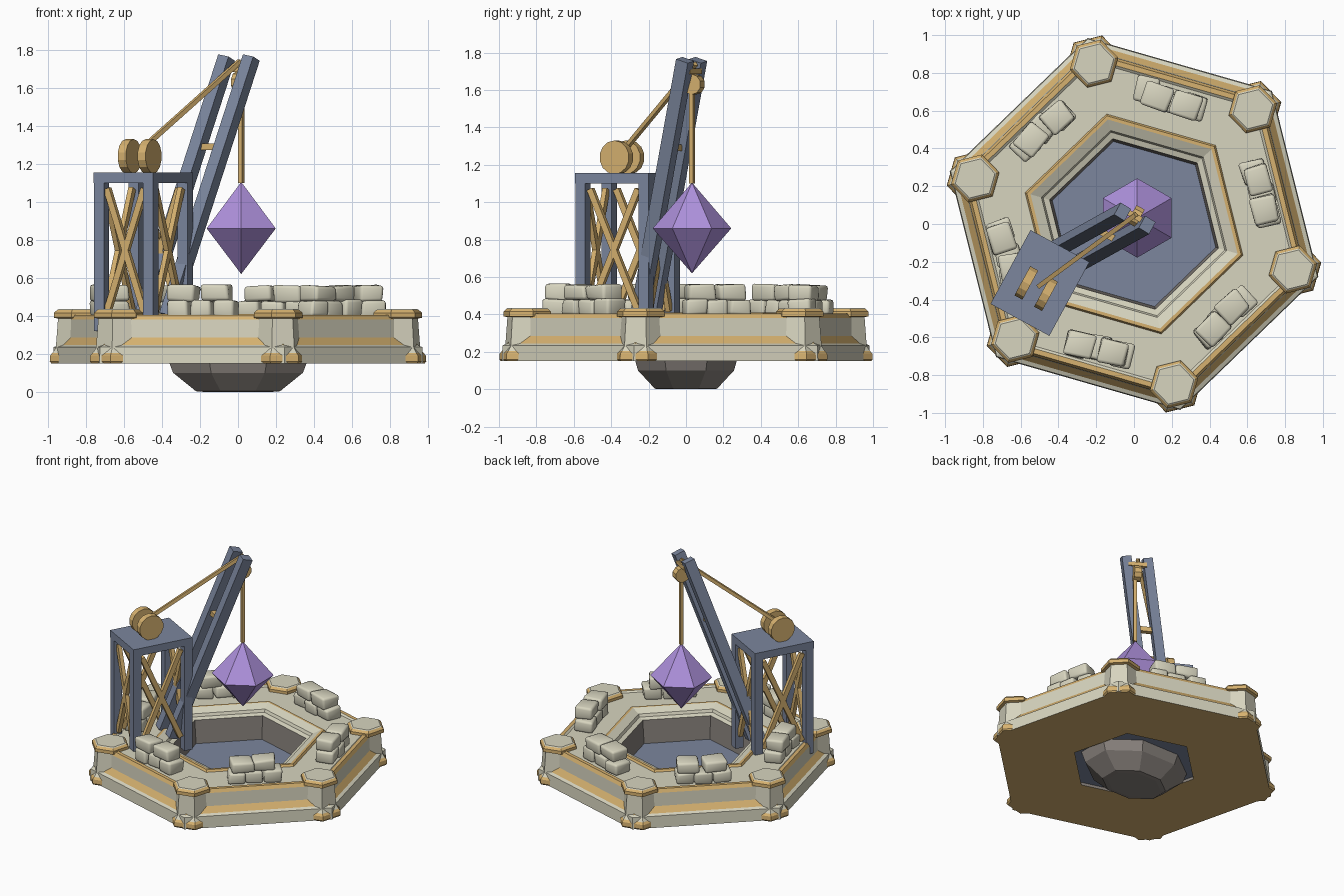
import bpy, bmesh, math, random
from mathutils import Vector, Matrix

random.seed(4)
cube = bpy.data.objects.get("Cube")
if cube:
    bpy.data.objects.remove(cube, do_unlink=True)


def material(name, r, g, b):
    m = bpy.data.materials.new(name)
    m.use_nodes = True
    m.diffuse_color = (r, g, b, 1)
    node = next(n for n in m.node_tree.nodes if n.type == 'BSDF_PRINCIPLED')
    node.inputs["Base Color"].default_value = (r, g, b, 1)
    return m


CREAM = material("cream stone", .68, .66, .52)
GOLD = material("ochre wood", .67, .44, .16)
SLATE = material("slate blue", .2, .24, .34)
TAUPE = material("taupe rock", .25, .225, .205)
PURPLE = material("purple crystal", .42, .28, .71)
TURN = math.radians(44)


def finish(bm, name, mats):
    bmesh.ops.recalc_face_normals(bm, faces=bm.faces[:])
    me = bpy.data.meshes.new(name)
    bm.to_mesh(me)
    bm.free()
    for m in mats:
        me.materials.append(m)
    ob = bpy.data.objects.new(name, me)
    bpy.context.collection.objects.link(ob)
    return ob


def lathe(name, profile, mats, sides=6, turn=0, at=(0, 0), ring=False, sy=1):
    """Sweep (radius, z, material index) points round the vertical axis."""
    bm = bmesh.new()
    loops = []
    for r, z, _ in profile:
        loop = []
        for k in range(sides):
            a = turn + k * math.tau / sides
            loop.append(bm.verts.new((at[0] + r * math.cos(a), at[1] + sy * r * math.sin(a), z)))
        loops.append(loop)
    count = len(loops)
    for i in range(count if ring else count - 1):
        a, b = loops[i], loops[(i + 1) % count]
        for k in range(sides):
            n = (k + 1) % sides
            bm.faces.new((a[k], a[n], b[n], b[k])).material_index = profile[i][2]
    if not ring:
        bm.faces.new(loops[0]).material_index = profile[0][2]
        bm.faces.new(loops[-1]).material_index = profile[-1][2]
    bmesh.ops.remove_doubles(bm, verts=bm.verts[:], dist=1e-5)
    return finish(bm, name, mats)


def beam(name, a, b, w, d, mat, side=None):
    """Box running from a to b, w wide along the side direction."""
    a, b = Vector(a), Vector(b)
    t = (b - a).normalized()
    s = Vector(side) if side else t.orthogonal()
    s = (s - t * s.dot(t)).normalized()
    n = t.cross(s)
    basis = Matrix((s * w, n * d, b - a)).transposed().to_4x4()
    bm = bmesh.new()
    bmesh.ops.create_cube(bm, size=1, matrix=Matrix.Translation((a + b) / 2) @ basis)
    return finish(bm, name, [mat])


def disc(name, centre, axis, r, thick, mat, sides=14):
    rot = Vector(axis).to_track_quat('Z', 'Y').to_matrix().to_4x4()
    bm = bmesh.new()
    bmesh.ops.create_cone(bm, cap_ends=True, segments=sides, radius1=r, radius2=r,
                          depth=thick, matrix=Matrix.Translation(centre) @ rot)
    return finish(bm, name, [mat])


# Stepped hexagonal platform with a central well
lathe("platform", [
    (.44, .15, 1), (1.015, .15, 0), (1.01, .235, 0), (.985, .245, 1),
    (.95, .285, 0), (.945, .38, 1), (.93, .405, 1), (.9, .405, 0),
    (.885, .395, 0), (.60, .395, 1), (.59, .41, 1), (.57, .41, 0),
    (.51, .385, 0), (.50, .365, 0), (.465, .355, 2), (.45, .18, 2)],
    [CREAM, GOLD, TAUPE], turn=TURN, ring=True)

# Well floor and the rock bowl hanging beneath it
lathe("well_floor", [(.455, .175, 0), (.455, .185, 0)], [SLATE], turn=TURN)
lathe("rock_bowl", [(.4, .172, 0), (.37, .1, 0), (.24, .003, 0), (.2, 0, 0)],
      [TAUPE], sides=8, turn=math.pi / 8, sy=.75)

# Six corner pillars
for k in range(6):
    a = TURN + k * math.pi / 3
    lathe("corner_pillar", [
        (.147, .15, 1), (.155, .16, 1), (.153, .19, 1), (.14, .205, 0),
        (.122, .23, 0), (.11, .385, 1), (.132, .39, 1), (.132, .415, 1),
        (.116, .43, 0), (.108, .435, 0)],
        [CREAM, GOLD], turn=a + math.pi / 6,
        at=(.875 * math.cos(a), .875 * math.sin(a)))

# Stacked stone blocks along every side
for k in range(6):
    a = TURN + math.pi / 6 + k * math.pi / 3
    bm = bmesh.new()
    layout = [(s, 0, .118) for s in (-.125, 0, .125)]
    layout += [(s, 1, .15) for s in (-.09, .075)]
    for s, level, width in layout:
        local = (Matrix.Rotation(a, 4, 'Z')
                 @ Matrix.Translation((.69 + random.uniform(-.012, .012),
                                       s + random.uniform(-.01, .01), .437 + level * .08))
                 @ Matrix.Rotation(random.uniform(-.1, .1), 4, 'Z')
                 @ Matrix.Diagonal((.13, width, .086, 1)))
        bmesh.ops.create_cube(bm, size=1, matrix=local)
    for v in bm.verts:
        v.co += Vector([random.uniform(-.007, .007) for _ in range(3)])
    bmesh.ops.bevel(bm, geom=bm.edges[:], offset=.016, segments=2, affect='EDGES', profile=.5)
    blocks = finish(bm, "stone_blocks", [CREAM])
    for p in blocks.data.polygons:
        p.use_smooth = True

# Crane tower: u and v are its horizontal axes
U = Vector((math.cos(math.radians(-28.5)), math.sin(math.radians(-28.5)), 0))
V = Vector((-U.y, U.x, 0))
C = Vector((-.498, -.312, 0))
Z = Vector((0, 0, 1))


def tower(u, v, z):
    return C + U * u + V * v + Z * z


beam("tower_top", tower(0, 0, 1.1), tower(0, 0, 1.155), .355, .445, SLATE, U)
HU, HV = .147, .192
corners = [(-HU, -HV), (HU, -HV), (HU, HV), (-HU, HV)]
for i, (p, q) in enumerate(zip(corners, corners[1:] + corners[:1])):
    beam("tower_leg", tower(*p, .32), tower(*p, 1.1), .06, .06, SLATE, U)
    # Crossed braces on this face
    p, q = Vector(p), Vector(q)
    for a, b in ((p, q), (q, p)):
        lo, hi = a.lerp(b, .12), a.lerp(b, .88)
        beam("cross_brace", tower(*lo, .42), tower(*hi, 1.07), .028, .035, GOLD,
             V if i % 2 == 0 else U)

# Winch drums
for x, y in ((-.57, -.312), (-.466, -.372)):
    disc("winch_drum", (x, y, 1.24), U, .09, .048, GOLD)

# Twin boom beams with crossbar, pulley and ropes
beam("boom_left", (-.50, -.18, .40), (-.06, .065, 1.76), .065, .075, SLATE, U)
beam("boom_right", (-.37, -.25, .40), (.07, -.005, 1.76), .065, .075, SLATE, U)
beam("boom_crossbar", (-.215, -.02, 1.29), (-.085, -.088, 1.29), .035, .035, GOLD, Z)
disc("pulley", (.01, .042, 1.63), U, .055, .05, GOLD, 10)
beam("pulley_axle", (-.05, .073, 1.70), (.06, .01, 1.70), .03, .03, GOLD, Z)
beam("winch_rope", (-.505, -.33, 1.28), (.01, .05, 1.74), .024, .024, GOLD, Z)
beam("hoist_rope", (.017, .032, 1.10), (.017, .032, 1.66), .024, .024, GOLD, U)

# Hanging crystal
lathe("crystal", [(0.0001, .62, 0), (.21, .86, 0), (.0001, 1.105, 0)],
      [PURPLE], turn=math.pi / 2, at=(.017, .032))
